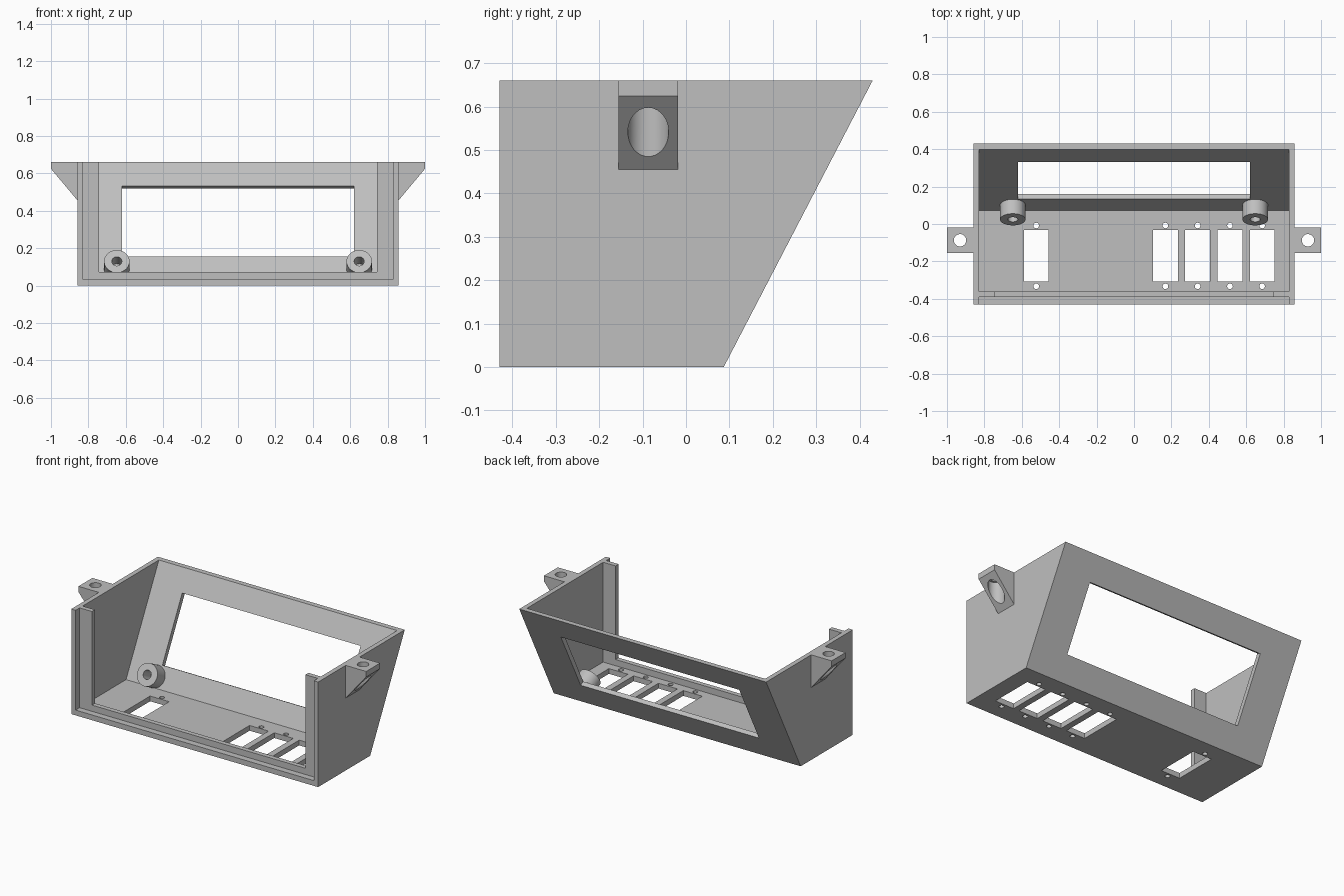
import bpy, bmesh, math
from mathutils import Vector, Matrix

if "Cube" in bpy.data.objects:
    bpy.data.objects.remove(bpy.data.objects["Cube"])

grey = bpy.data.materials.new("light grey plastic")
grey.diffuse_color = (0.52, 0.52, 0.52, 1)
grey.use_nodes = True
grey.node_tree.nodes["Principled BSDF"].inputs["Base Color"].default_value = grey.diffuse_color

SLOPE = 0.52                                   # back panel lean, dy per dz
OUT = Vector((0, 1, -SLOPE)).normalized()      # back panel outward normal
UP = Vector((0, SLOPE, 1)).normalized()        # direction up along the panel


def finish(name, bm):
    bmesh.ops.recalc_face_normals(bm, faces=bm.faces)
    me = bpy.data.meshes.new(name)
    bm.to_mesh(me)
    bm.free()
    ob = bpy.data.objects.new(name, me)
    bpy.context.collection.objects.link(ob)
    me.materials.append(grey)
    return ob


def prism(name, points, offset):
    """Extrude a closed outline of 3D points by an offset vector."""
    bm = bmesh.new()
    face = bm.faces.new([bm.verts.new(p) for p in points])
    moved = bmesh.ops.extrude_face_region(bm, geom=[face])["geom"]
    bmesh.ops.translate(bm, vec=offset,
                        verts=[v for v in moved if isinstance(v, bmesh.types.BMVert)])
    return finish(name, bm)


def side_prism(name, yz, half):
    return prism(name, [(-half, y, z) for y, z in yz], Vector((2 * half, 0, 0)))


def box(name, x0, x1, y0, y1, z0, z1):
    return prism(name, [(x0, y0, z0), (x1, y0, z0), (x1, y1, z0), (x0, y1, z0)],
                 Vector((0, 0, z1 - z0)))


def cylinder(name, start, end, radius, sides=40):
    start, end = Vector(start), Vector(end)
    axis = end - start
    turn = axis.to_track_quat('Z', 'Y').to_matrix().to_4x4()
    bm = bmesh.new()
    bmesh.ops.create_cone(bm, cap_ends=True, segments=sides, radius1=radius,
                          radius2=radius, depth=axis.length,
                          matrix=Matrix.Translation((start + end) / 2) @ turn)
    return finish(name, bm)


def cut(target, *cutters):
    for c in cutters:
        mod = target.modifiers.new("cut", 'BOOLEAN')
        mod.operation, mod.solver, mod.object = 'DIFFERENCE', 'EXACT', c
        bpy.context.view_layer.objects.active = target
        bpy.ops.object.modifier_apply(modifier=mod.name)
        bpy.data.objects.remove(c)


def smooth(ob):
    bpy.ops.object.select_all(action='DESELECT')
    ob.select_set(True)
    bpy.context.view_layer.objects.active = ob
    bpy.ops.object.shade_smooth_by_angle(angle=math.radians(30))


# Housing: sloped-back tray, open at the top and front
H, FLOOR = 0.66, 0.033
housing = side_prism("housing", [(-0.43, 0), (0.087, 0), (0.43, H), (-0.43, H)], 0.858)


def inner(z):
    return 0.054 + SLOPE * z


cut(housing,
    side_prism("cavity", [(-0.36, FLOOR), (inner(FLOOR), FLOOR),
                          (inner(0.8), 0.8), (-0.36, 0.8)], 0.828),
    box("front_opening", -0.742, 0.742, -0.5, -0.3, 0.072, 0.8),
    box("panel_recess", -0.828, 0.828, -0.5, -0.39, FLOOR, 0.8))

# Display window cut square through the sloped back
low, high = (Vector((-0.62, inner(z), z)) for z in (0.155, 0.533))
a, b = low - OUT * 0.05, high - OUT * 0.05
wide = Vector((1.24, 0, 0))
cut(housing, prism("display_cut", [a, a + wide, b + wide, b], OUT * 0.15))

# Switch slots with a screw hole at each end
for x in (-0.523, 0.168, 0.34, 0.513, 0.685):
    cut(housing, box("slot", x - 0.066, x + 0.066, -0.307, -0.031, -0.1, 0.1))
    for y in (-0.333, -0.008):
        cut(housing, cylinder("screw_hole", (x, y, -0.1), (x, y, 0.1), 0.015, 20))
smooth(housing)

for side, label in ((-1, "left"), (1, "right")):
    # Gusseted mounting ear with a counterbored hole
    ear = prism(label + "_mounting_ear",
                [(side * x, -0.156, z) for x, z in
                 ((0.85, H), (1.0, H), (1.0, 0.625), (0.858, 0.455), (0.85, 0.455))],
                Vector((0, 0.138, 0)))
    ex, ey = side * 0.93, -0.087
    cut(ear, cylinder("bolt_hole", (ex, ey, 0.3), (ex, ey, 0.8), 0.033),
        cylinder("counterbore", (ex, ey, 0.3), (ex, ey, 0.625), 0.047))
    smooth(ear)

    # Screw boss standing square on the sloped back
    tip = Vector((side * 0.648, 0.024, 0.13))
    boss = cylinder(label + "_screw_boss", tip, tip + OUT * 0.095, 0.068)
    cut(boss, cylinder("pilot_hole", tip - OUT * 0.05, tip + OUT * 0.08, 0.027))
    smooth(boss)
